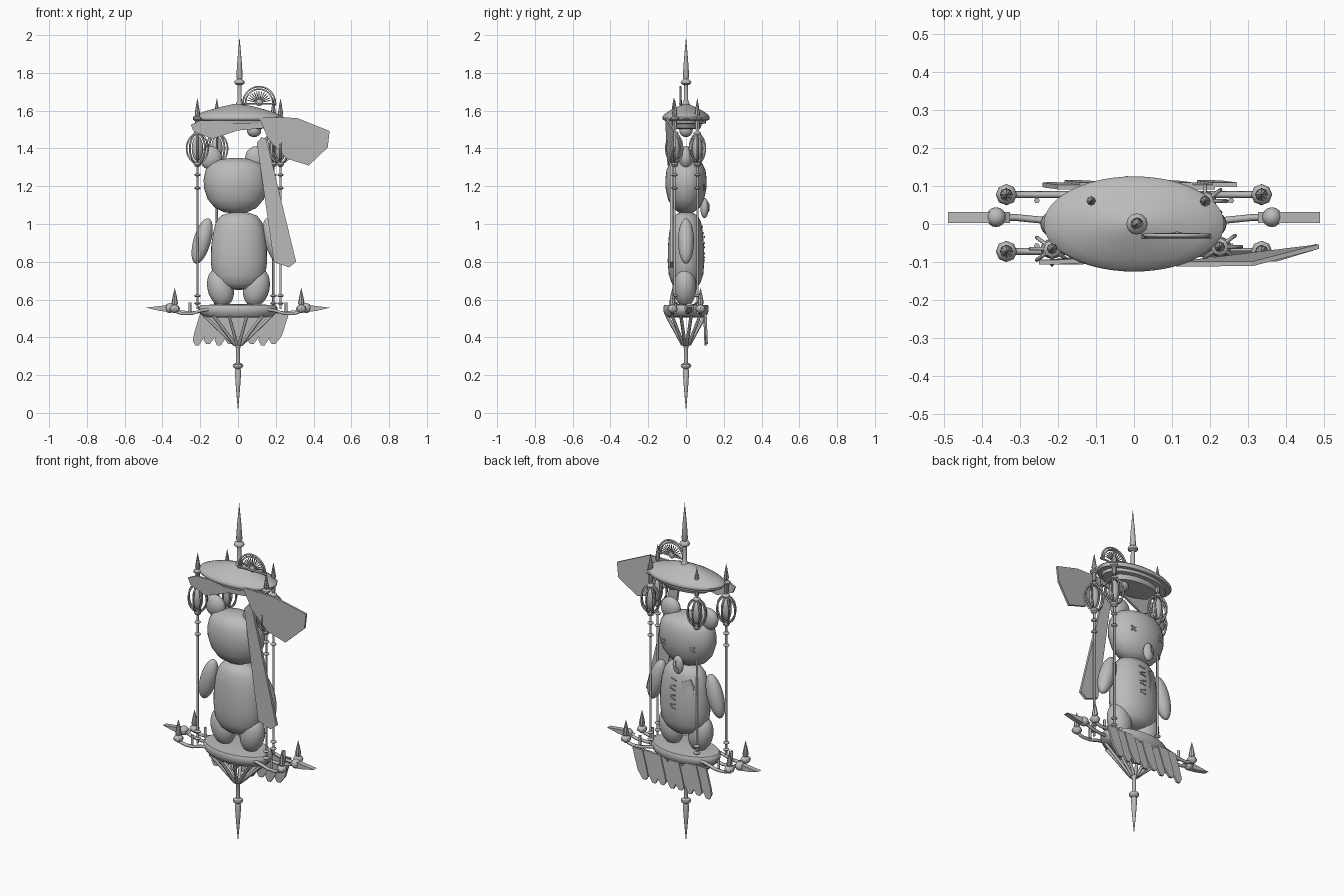
import bpy, bmesh
from math import sin, cos, pi, radians
from mathutils import Vector, Matrix

if "Cube" in bpy.data.objects:
    bpy.data.objects.remove(bpy.data.objects["Cube"])

grey = bpy.data.materials.new("plain grey")
grey.diffuse_color = (0.5, 0.5, 0.5, 1)
grey.use_nodes = True
grey.node_tree.nodes["Principled BSDF"].inputs["Base Color"].default_value = grey.diffuse_color


def finish(name, bm, smooth=True):
    bmesh.ops.recalc_face_normals(bm, faces=bm.faces)
    me = bpy.data.meshes.new(name)
    bm.to_mesh(me)
    bm.free()
    ob = bpy.data.objects.new(name, me)
    bpy.context.collection.objects.link(ob)
    me.materials.append(grey)
    if smooth:
        bpy.ops.object.select_all(action='DESELECT')
        ob.select_set(True)
        bpy.context.view_layer.objects.active = ob
        bpy.ops.object.shade_smooth_by_angle(angle=radians(40))
    return ob


def lathe(name, profile, loc=(0, 0, 0), sx=1, sy=1, n=12, rot=None):
    """Spin (radius, height) pairs around z, then squash, turn and move."""
    bm = bmesh.new()
    rings = [[bm.verts.new((max(r, 1e-4) * cos(2 * pi * i / n) * sx,
                            max(r, 1e-4) * sin(2 * pi * i / n) * sy, z))
              for i in range(n)] for r, z in profile]
    for a, b in zip(rings, rings[1:]):
        for i in range(n):
            bm.faces.new((a[i], a[(i + 1) % n], b[(i + 1) % n], b[i]))
    bm.faces.new(rings[0])
    bm.faces.new(rings[-1])
    m = Matrix.Translation(loc) @ (rot or Matrix())
    bmesh.ops.transform(bm, matrix=m, verts=bm.verts)
    return finish(name, bm)


def ball(name, loc, size, tilt=0, n=24):
    bm = bmesh.new()
    bmesh.ops.create_uvsphere(bm, u_segments=n, v_segments=n * 2 // 3, radius=1,
                              matrix=Matrix.Translation(loc) @ Matrix.Rotation(radians(tilt), 4, 'Y')
                              @ Matrix.Diagonal((*size, 1)))
    return finish(name, bm)


def tube(name, pts, r, closed=False):
    cu = bpy.data.curves.new(name, 'CURVE')
    cu.dimensions = '3D'
    cu.bevel_depth = r
    cu.bevel_resolution = 1
    cu.use_fill_caps = True
    sp = cu.splines.new('POLY')
    sp.points.add(len(pts) - 1)
    for p, c in zip(sp.points, pts):
        p.co = (*c, 1)
    sp.use_cyclic_u = closed
    cu.materials.append(grey)
    ob = bpy.data.objects.new(name, cu)
    bpy.context.collection.objects.link(ob)


def plate(name, outline, yfun, t):
    """Thin upright sheet from an (x, z) outline, y given by a function."""
    bm = bmesh.new()
    a = [bm.verts.new((x, yfun(x, z) - t / 2, z)) for x, z in outline]
    b = [bm.verts.new((x, yfun(x, z) + t / 2, z)) for x, z in outline]
    bm.faces.new(a)
    bm.faces.new(b[::-1])
    for i in range(len(a)):
        j = (i + 1) % len(a)
        bm.faces.new((a[i], b[i], b[j], a[j]))
    return finish(name, bm, False)


# canopy: shallow oval dome with stepped rim
lathe("canopy", [(.14, 1.50), (.60, 1.505), (.64, 1.515), (.66, 1.53), (.84, 1.532), (.86, 1.548),
                 (.97, 1.55), (1, 1.558), (1, 1.567), (.96, 1.575), (.82, 1.59), (.6, 1.606),
                 (.35, 1.622), (.12, 1.634), (0, 1.637)], sx=.237, sy=.125, n=48)
ball("canopy_lamp", (.085, 0, 1.495), (.038, .035, .035))

# top and bottom spires
spire = [(.022, 0), (.012, .02), (.011, .105), (.026, .113), (.028, .12), (.024, .13),
         (.012, .137), (.017, .15), (.011, .24), (0, .36)]
lathe("top_spire", spire, (.008, 0, 1.63))
lathe("bottom_spire", spire, (0, 0, .37), rot=Matrix.Rotation(pi, 4, 'X'))

# fan crest on the canopy
for r in (.085, .072):
    tube("fan_rim", [(.112 + r * cos(radians(a)), -.03, 1.642 + r * sin(radians(a)))
                     for a in range(-10, 191, 10)], .005)
tube("fan_bar", [(.02, -.033, 1.637), (.205, -.033, 1.637)], .005)
ball("fan_hub", (.112, -.027, 1.642), (.018, .007, .018), n=12)
for a in range(12, 170, 13):
    c, s = cos(radians(a)), sin(radians(a))
    tube("fan_spoke", [(.112 + .015 * c, -.026, 1.642 + .015 * s),
                       (.112 + .062 * c, -.026, 1.642 + .062 * s)], .0028)

# bear, facing the rear
lathe("bear_head", [(0, 1.055), (.06, 1.062), (.11, 1.085), (.148, 1.13), (.168, 1.19), (.17, 1.235),
                    (.16, 1.285), (.135, 1.32), (.09, 1.34), (.04, 1.348), (0, 1.35)],
      (-.012, 0, 0), sy=.645, n=32)
lathe("bear_body", [(0, .65), (.07, .657), (.115, .685), (.14, .73), (.149, .80), (.147, .88),
                    (.138, .95), (.122, 1.01), (.095, 1.045), (.05, 1.06), (0, 1.062)],
      (.005, 0, 0), sy=.65, n=32)
ball("bear_snout", (-.018, .098, 1.085), (.032, .022, .053))
for s, ex, ax, lx in ((-1, -.145, -.19, -.092), (1, .098, .187, .097)):
    ball("bear_ear", (ex, 0, 1.35), (.06, .036, .062))
    ball("bear_arm", (ax, 0, .91), (.046, .042, .125), tilt=-s * 16)
    ball("bear_leg", (lx, -.005, .665), (.07, .06, .105), tilt=s * 12)
for ex, ey in ((-.105, .094), (.082, .096)):       # stitched cross eyes
    for d in (-1, 1):
        tube("bear_eye", [(ex - .014, ey, 1.195 - .014 * d), (ex + .014, ey, 1.195 + .014 * d)], .0045)
tube("bear_mouth", [(-.018, .12, 1.115), (-.018, .123, 1.08), (-.035, .119, 1.065)], .003)
plate("belly_patch", [(-.09, .83), (-.045, .82), (-.03, .88), (-.04, .92), (-.03, .98), (-.075, 1.0), (-.095, .96)],
      lambda x, z: .092 - 3 * x * x - max(0, z - .93) * .15, .008)
for i in range(7):                                   # belly stitches
    z = .82 + i * .027
    y = .099 - max(0, z - .93) * .2
    tube("belly_stitch", [(.0, y, z), (.035, y - .004, z + .008 * (-1) ** i)], .003)

# oval platform with ribs down to the lower spire
lathe("platform", [(.5, .505), (.85, .507), (.93, .52), (.97, .53), (1, .54), (1, .56), (.96, .57),
                   (.5, .575), (0, .577)], sx=.208, sy=.12, n=40)
for i in range(12):
    a = 2 * pi * (i + .5) / 12
    tube("platform_rib", [(.185 * cos(a), .105 * sin(a), .515), (.018 * cos(a), .018 * sin(a), .36)], .009)

# slanted feather skirt on the rear
for i in range(8):
    x = -.235 + i * .058
    zb = .357 + .008 * (i % 2)
    plate("skirt_feather", [(x + .035, .53), (x + .1, .53), (x + .062, .41), (x + .028, zb),
                            (x + .008, zb), (x - .005, .385), (x + .005, .43)],
          lambda x, z, k=i: .097 + .006 * (k % 2) + (.53 - z) * .04, .012)

# corner posts with cage lanterns and small finials
for px, py in ((-.215, -.065), (.225, -.06), (-.112, .06), (.187, .06)):
    tube("corner_post", [(px, py, .55), (px, py, 1.56)], .006)
    for z in (.58, .62, 1.19, 1.26, 1.31):
        ball("post_bead", (px, py, z), (.017, .017, .008), n=12)
    lathe("post_finial", [(.012, 1.5), (.012, 1.545), (.023, 1.552), (.023, 1.562), (.01, 1.57),
                          (.014, 1.585), (.007, 1.63), (0, 1.667)], (px, py, 0), n=8)
    ball("lantern_core", (px, py, 1.4), (.03, .026, .066), n=16)
    for k in range(4):
        c, s = cos(k * pi / 4), sin(k * pi / 4)
        tube("lantern_cage", [(px + .057 * c * cos(t * pi / 12), py + .042 * s * cos(t * pi / 12),
                               1.4 + .078 * sin(t * pi / 12)) for t in range(24)], .005, True)
    for dz in (-.08, .08):
        ball("lantern_cap", (px, py, 1.4 + dz), (.02, .02, .012), n=12)

# side brackets: spired candles and outward blades
for s in (-1, 1):
    for y in (-.072, .077):
        tube("bracket", [(s * .15, y, .55), (s * .2, y, .54), (s * .24, y, .527), (s * .29, y, .525),
                         (s * .32, y, .532), (s * .335, y, .545)], .009)
        lathe("candle_spire", [(.01, .53), (.026, .543), (.028, .553), (.022, .565), (.012, .57),
                               (.017, .582), (.009, .625), (0, .662)], (s * .335, y, 0), n=8)
        tube("candle_stub", [(s * .255, y * .8, .525), (s * .255, y * .8, .585)], .008)
    tube("blade_bracket", [(s * .18, .0, .54), (s * .24, .01, .53), (s * .31, .017, .535), (s * .36, .018, .552)], .009)
    ball("blade_bead", (s * .362, .018, .555), (.026, .026, .026), n=16)
    plate("side_blade", [(s * .325, .553), (s * .36, .533), (s * .42, .541), (s * .488, .557),
                         (s * .42, .565), (s * .36, .572)], lambda x, z: .017, .028)

# torn cloth on the front
plate("large_flag", [(.11, 1.565), (.31, 1.562), (.485, 1.492), (.475, 1.405), (.375, 1.31), (.26, 1.345),
                     (.16, 1.45)], lambda x, z: -.105 + .4 * max(0, x - .38) + .05 * (1.565 - z), .012)
plate("small_flag", [(-.25, 1.525), (-.235, 1.49), (-.135, 1.45), (.0, 1.495), (.16, 1.51), (.16, 1.545),
                     (-.2, 1.548)], lambda x, z: -.10 + (.02 if x > -.01 else 0), .012)
plate("long_sash", [(.1, 1.43), (.125, 1.46), (.15, 1.45), (.308, .80), (.27, .77), (.19, .8)],
      lambda x, z: -.078, .016)
